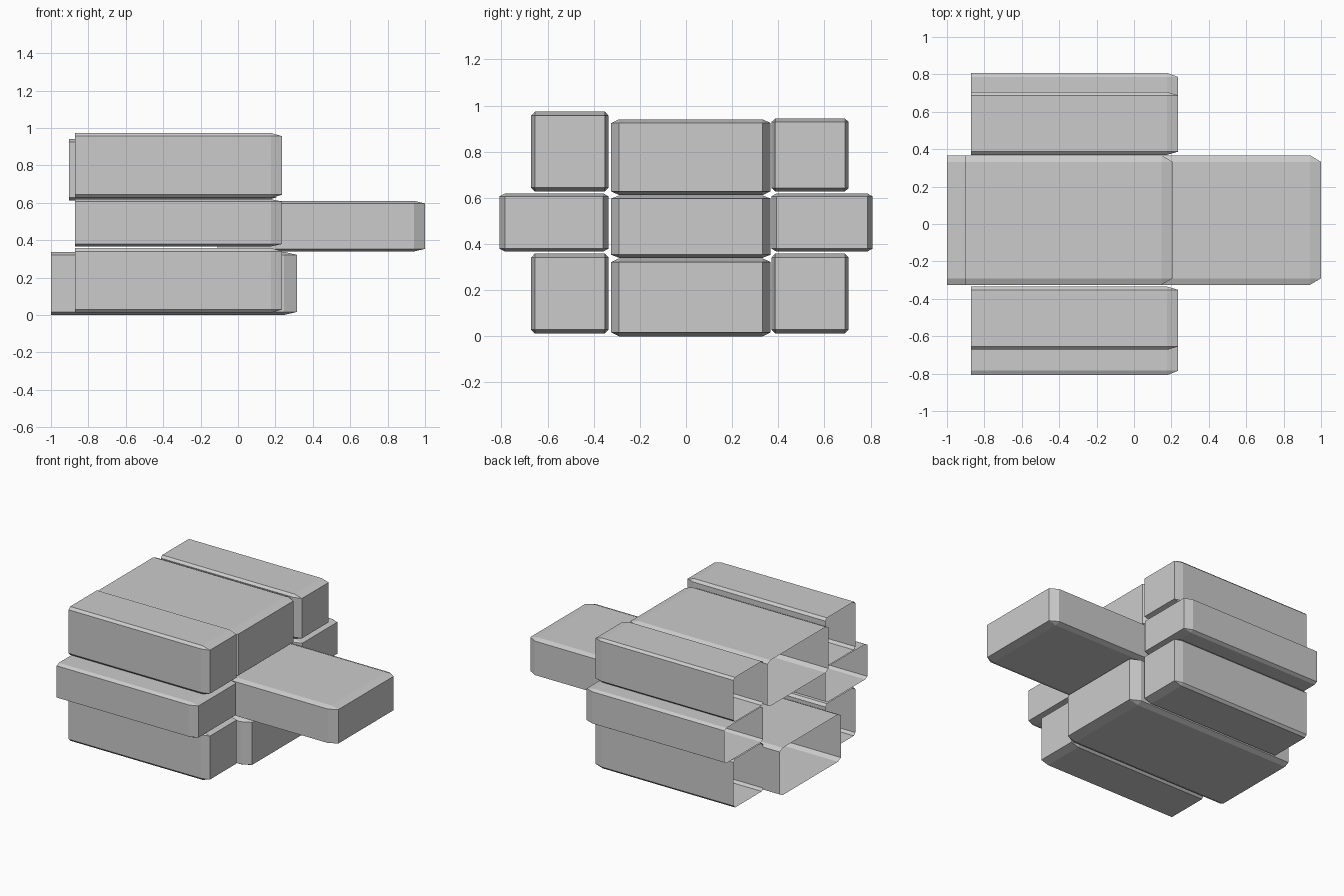
import bpy, bmesh

if "Cube" in bpy.data.objects:
    bpy.data.objects.remove(bpy.data.objects["Cube"])

BEVEL = 0.05


def open_box(name, x, y, z):
    """Chamfered box, open at its -x end, filling the given (min, max) ranges."""
    bm = bmesh.new()
    bmesh.ops.create_cube(bm, size=1)
    bmesh.ops.bevel(bm, geom=bm.edges[:], offset=BEVEL, segments=1,
                    profile=0.5, affect='EDGES')
    # remove the back cap together with its chamfer ring
    cap = [f for f in bm.faces
           if all(v.co.x < -0.5 + BEVEL + 1e-4 for v in f.verts)]
    bmesh.ops.delete(bm, geom=cap, context='FACES')
    # stretch to the wanted bounds, so chamfers scale with the box
    lows = (-0.5 + BEVEL, -0.5, -0.5)
    for v in bm.verts:
        for i, (lo, hi) in enumerate((x, y, z)):
            v.co[i] = lo + (v.co[i] - lows[i]) / (0.5 - lows[i]) * (hi - lo)
    mesh = bpy.data.meshes.new(name)
    bm.to_mesh(mesh)
    bm.free()
    obj = bpy.data.objects.new(name, mesh)
    bpy.context.collection.objects.link(obj)


# centre column of drawers, the middle one pulled out
CENTRE_Y = (-0.325, 0.367)
open_box("centre_drawer_bottom", (-1.0, 0.316), CENTRE_Y, (0.0, 0.338))
open_box("centre_drawer_middle", (-0.11, 1.0), CENTRE_Y, (0.34, 0.61))
open_box("centre_drawer_top", (-0.903, 0.206), CENTRE_Y, (0.612, 0.94))

# side columns: inner edge, outer edge, wide outer edge, top height
SIDE_X = (-0.871, 0.236)
for side, inner, outer, wide, top in (("left", -0.335, -0.672, -0.808, 0.973),
                                      ("right", 0.37, 0.705, 0.808, 0.944)):
    narrow_y = sorted((inner, outer))
    wide_y = sorted((inner, wide))
    open_box(side + "_drawer_bottom", SIDE_X, narrow_y, (0.012, 0.358))
    open_box(side + "_drawer_middle", SIDE_X, wide_y, (0.367, 0.619))
    open_box(side + "_drawer_top", SIDE_X, narrow_y, (0.627, top))
